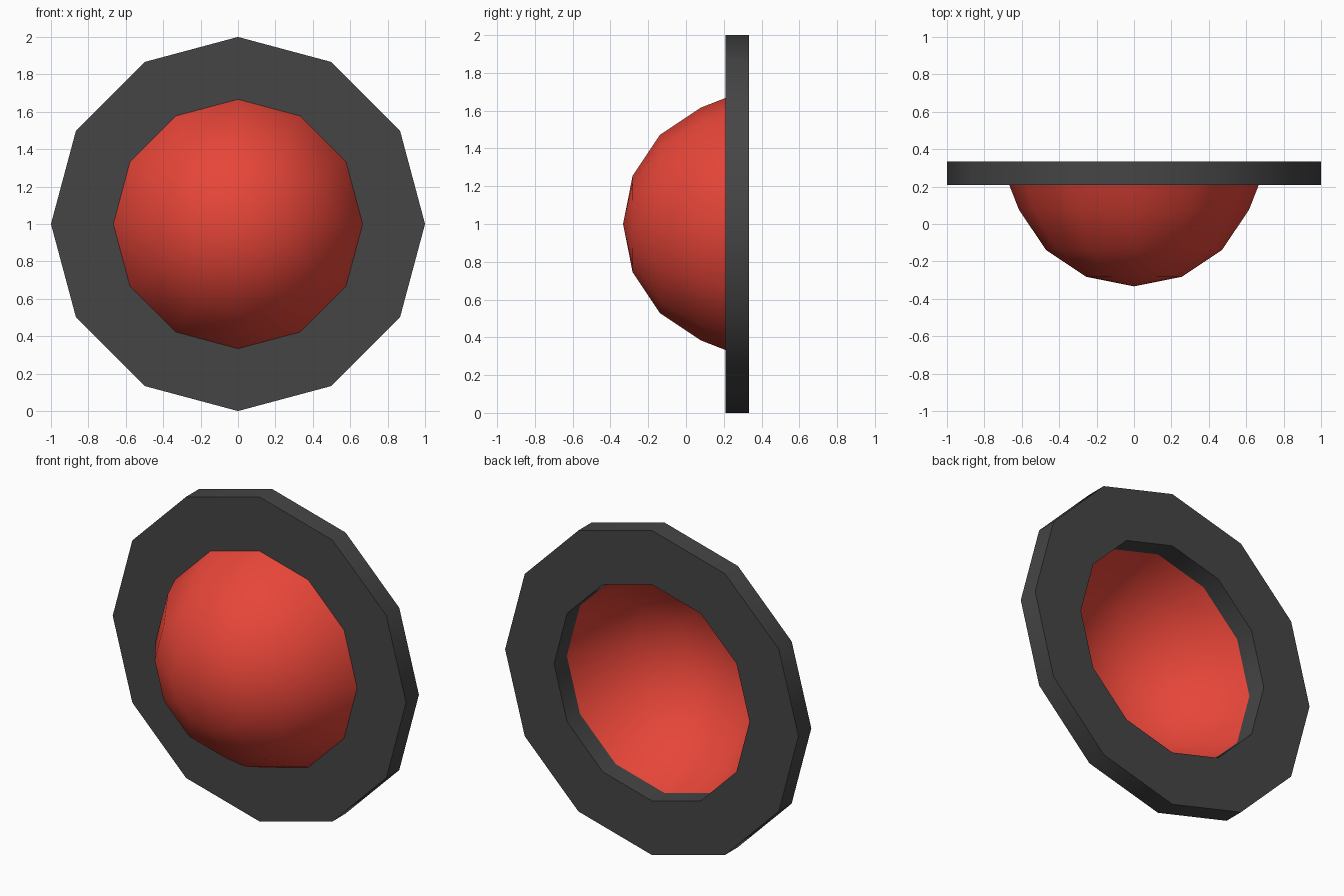
import bpy, bmesh, math

if "Cube" in bpy.data.objects:
    bpy.data.objects.remove(bpy.data.objects["Cube"])

SIDES = 12
R = 2 / 3          # dome and ring hole radius
Y_BACK = 1 / 3
Y_FRONT = 0.208


def lathe(name, profile, color, closed=False):
    """Revolve (radius, y) points around the y axis through z = 1."""
    bm = bmesh.new()
    verts = [bm.verts.new((r, y, 0)) for r, y in profile]
    pairs = list(zip(verts, verts[1:]))
    if closed:
        pairs.append((verts[-1], verts[0]))
    edges = [bm.edges.new(p) for p in pairs]
    bmesh.ops.spin(bm, geom=verts + edges, cent=(0, 0, 0), axis=(0, 1, 0),
                   angle=2 * math.pi, steps=SIDES, use_duplicate=False)
    bmesh.ops.remove_doubles(bm, verts=bm.verts, dist=1e-4)
    bmesh.ops.recalc_face_normals(bm, faces=bm.faces)
    # open shell: make sure the normals point outward (towards -y)
    if not closed and sum(f.normal.y for f in bm.faces) > 0:
        bmesh.ops.reverse_faces(bm, faces=bm.faces)
    bmesh.ops.translate(bm, verts=bm.verts, vec=(0, 0, 1))
    mesh = bpy.data.meshes.new(name)
    bm.to_mesh(mesh)
    bm.free()
    obj = bpy.data.objects.new(name, mesh)
    bpy.context.collection.objects.link(obj)
    mat = bpy.data.materials.new(name + "_colour")
    mat.diffuse_color = color
    mat.use_nodes = True
    mat.node_tree.nodes["Principled BSDF"].inputs["Base Color"].default_value = mat.diffuse_color
    mesh.materials.append(mat)
    bpy.ops.object.select_all(action='DESELECT')
    obj.select_set(True)
    bpy.context.view_layer.objects.active = obj
    bpy.ops.object.shade_smooth_by_angle(angle=math.radians(40))
    return obj


# Flat backing ring
lathe("ring", [(R, Y_FRONT), (1, Y_FRONT), (1, Y_BACK), (R, Y_BACK)],
      (0.06, 0.06, 0.06, 1), closed=True)

# Hollow dome shell, its rim meeting the front of the ring
dome = [(R * math.sin(a), Y_BACK - R * math.cos(a))
        for a in (i * math.pi / 8 for i in range(4))]
lathe("dome", dome + [(R, Y_FRONT)], (0.8, 0.06, 0.04, 1))
